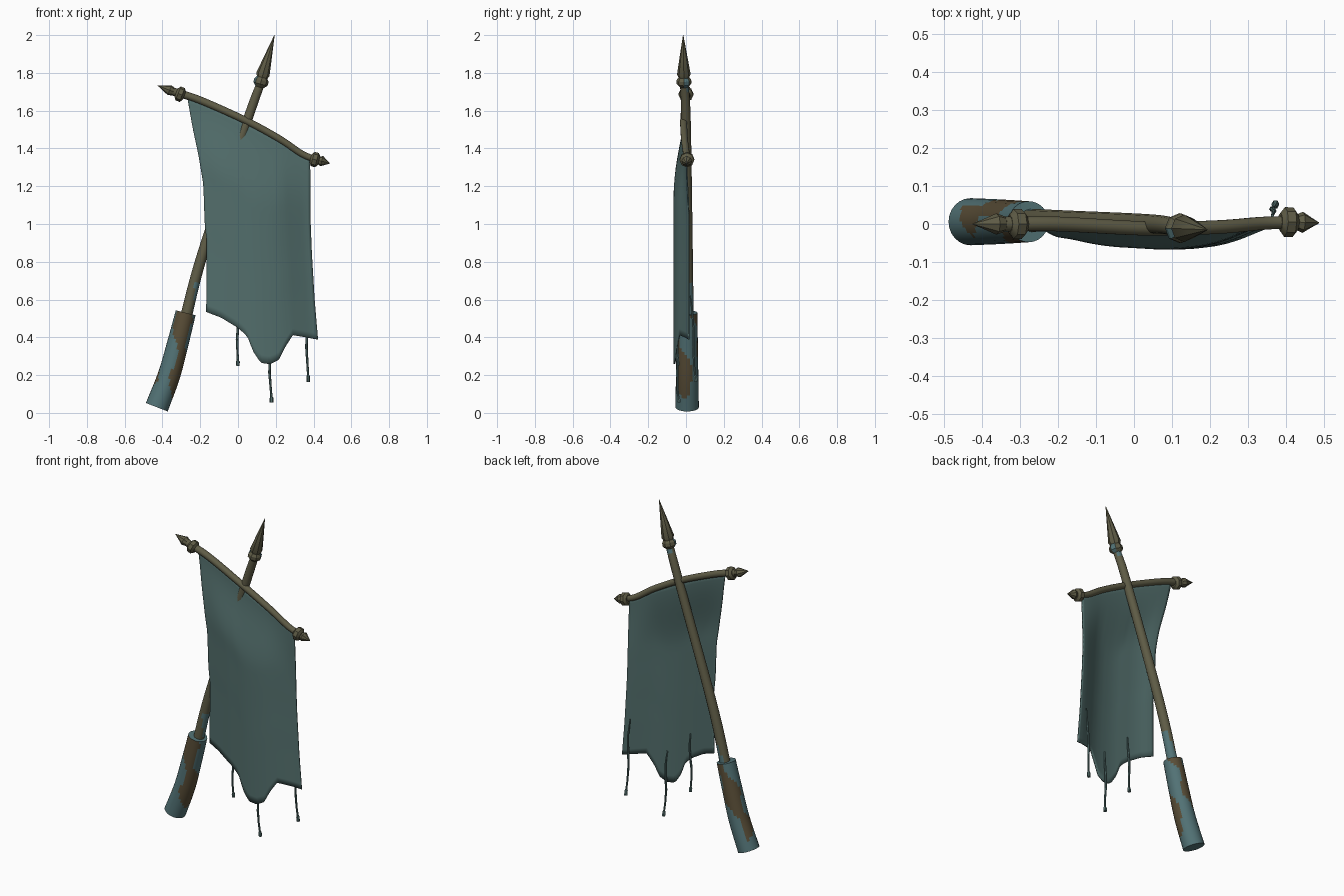
import bpy, bmesh, math
from mathutils import Vector

cube = bpy.data.objects.get("Cube")
if cube:
    bpy.data.objects.remove(cube)


def material(name, rgb):
    m = bpy.data.materials.new(name)
    m.use_nodes = True
    m.diffuse_color = (*rgb, 1)
    node = next(n for n in m.node_tree.nodes if n.type == "BSDF_PRINCIPLED")
    node.inputs["Base Color"].default_value = (*rgb, 1)
    return m


CLOTH = material("faded teal cloth", (0.085, 0.155, 0.148))
WOOD = material("olive wood", (0.115, 0.108, 0.062))
TEAL = material("teal wrap", (0.085, 0.17, 0.18))
BROWN = material("worn brown", (0.1, 0.075, 0.038))


def lerp_table(table, t):
    for (a, p), (b, q) in zip(table, table[1:]):
        if t <= b:
            return p + (q - p) * max(0, (t - a) / (b - a))
    return table[-1][1]


def finish(name, bm, mats, angle=40):
    bmesh.ops.recalc_face_normals(bm, faces=bm.faces)
    mesh = bpy.data.meshes.new(name)
    bm.to_mesh(mesh)
    bm.free()
    for m in mats:
        mesh.materials.append(m)
    ob = bpy.data.objects.new(name, mesh)
    bpy.context.collection.objects.link(ob)
    bpy.ops.object.select_all(action="DESELECT")
    ob.select_set(True)
    bpy.context.view_layer.objects.active = ob
    bpy.ops.object.shade_smooth_by_angle(angle=math.radians(angle))
    return ob


def sweep(name, path, radii, mats, sides=10, rule=None, angle=40):
    """Tube through the path with one radius per point and closed ends."""
    path = [Vector(p) for p in path]
    bm = bmesh.new()
    rings = []
    for i, (p, r) in enumerate(zip(path, radii)):
        d = (path[min(i + 1, len(path) - 1)] - path[max(i - 1, 0)]).normalized()
        side = Vector((0, 1, 0)).cross(d).normalized()
        up = d.cross(side)
        rings.append([bm.verts.new(p + r * (math.cos(a) * side + math.sin(a) * up))
                      for a in (2 * math.pi * k / sides for k in range(sides))])
    n = len(rings) - 1
    for i in range(n):
        for k in range(sides):
            j = (k + 1) % sides
            f = bm.faces.new((rings[i][k], rings[i][j], rings[i + 1][j], rings[i + 1][k]))
            if rule:
                f.material_index = rule((i + 0.5) / n, 2 * math.pi * (k + 0.5) / sides)
    bm.faces.new(rings[0])
    bm.faces.new(rings[-1])
    return finish(name, bm, mats, angle)


def spline(points, steps):
    """Smooth path through a few control points."""
    pts = [Vector(p) for p in points]
    pts = [2 * pts[0] - pts[1]] + pts + [2 * pts[-1] - pts[-2]]
    out = []
    for a, b, c, d in zip(pts, pts[1:], pts[2:], pts[3:]):
        for s in range(steps):
            t = s / steps
            out.append(0.5 * (2 * b + (c - a) * t + (2 * a - 5 * b + 4 * c - d) * t * t
                              + (3 * b - a - 3 * c + d) * t ** 3))
    return out + [pts[-2]]


def lathe(name, start, end, profile, mats, sides=8, rule=None):
    """Turned part; the profile gives (fraction along axis, radius)."""
    a, b = Vector(start), Vector(end)
    return sweep(name, [a.lerp(b, t) for t, r in profile], [r for t, r in profile],
                 mats, sides, rule, 30)


# Pole, with teal stains near both ends
pole = spline([(-0.29, 0.01, 0.45), (-0.185, 0.008, 0.85), (0.05, 0, 1.55), (0.122, -0.01, 1.75)], 12)
pole_stain = lambda t, a: int((t < 0.22 and math.sin(a + 9 * t) > 0.4)
                              or (t > 0.9 and math.sin(a) > 0.3))
sweep("pole", pole, [0.031 - 0.009 * i / (len(pole) - 1) for i in range(len(pole))],
      [WOOD, TEAL], 12, pole_stain)

# Thick grip with worn patches
grip = spline([(-0.43, 0.006, 0.03), (-0.365, 0.006, 0.2), (-0.318, 0.006, 0.37), (-0.277, 0.006, 0.53)], 10)


def grip_patch(t, a):
    wave = math.sin(a * 2 + 5 * t + 0.6) + 0.6 * math.sin(a - 11 * t) + 0.3 * math.sin(3 * a + 17 * t)
    return int(wave > 0.1 and t > 0.16 + 0.06 * math.sin(2 * a))


sweep("grip", grip, [0.062 - 0.008 * i / (len(grip) - 1) for i in range(len(grip))],
      [TEAL, BROWN], 24, grip_patch)

# Spear head with its collar
lathe("spear_collar", (0.114, -0.01, 1.725), (0.13, -0.012, 1.782),
      [(0, 0.022), (0.3, 0.039), (0.65, 0.039), (1, 0.024)], [WOOD, TEAL], 8,
      lambda t, a: int(math.sin(a * 2 + 1) > 0.3))
lathe("spear_head", (0.124, -0.011, 1.765), (0.193, -0.015, 2.0),
      [(0, 0.024), (0.12, 0.036), (0.5, 0.021), (1, 0.001)], [WOOD])

# Sagging crossbar
BAR = [(-0.34, 0, 1.7), (-0.2, 0, 1.655), (0.04, -0.012, 1.548), (0.22, -0.008, 1.45),
       (0.34, 0.002, 1.37), (0.43, 0.005, 1.335)]
bar = spline(BAR, 6)
sweep("crossbar", bar, [0.021 - 0.004 * i / (len(bar) - 1) for i in range(len(bar))], [WOOD])

# Crossbar end rings and points
for side, ring, base, tip in (("right", (-0.306, 0, 1.687), (-0.328, 0, 1.695), (-0.425, 0, 1.733)),
                              ("left", (0.407, 0.005, 1.341), (0.42, 0.005, 1.339), (0.487, 0.003, 1.321))):
    axis = (Vector(tip) - Vector(base)).normalized() * 0.023
    lathe(side + "_crossbar_ring", Vector(ring) - axis, Vector(ring) + axis,
          [(0, 0.024), (0.25, 0.039), (0.75, 0.039), (1, 0.024)], [WOOD])
    lathe(side + "_crossbar_point", base, tip,
          [(0, 0.016), (0.35, 0.028), (0.7, 0.013), (1, 0.001)], [WOOD])

# Tattered cloth hanging from the crossbar
LEFT_EDGE = [(0, -0.27), (0.15, -0.24), (0.28, -0.208), (0.41, -0.183), (0.59, -0.176),
             (0.68, -0.165), (1, -0.168)]
RIGHT_EDGE = [(0, 0.382), (0.36, 0.384), (0.52, 0.39), (0.78, 0.405), (1, 0.423)]
HEM = [(-0.17, 0.535), (-0.09, 0.505), (0, 0.45), (0.05, 0.405), (0.08, 0.325), (0.12, 0.265),
       (0.17, 0.258), (0.215, 0.28), (0.25, 0.35), (0.29, 0.412), (0.35, 0.402), (0.423, 0.388)]
FOLD = [(0, -0.03), (0.2, -0.056), (0.5, -0.066), (0.7, -0.052), (0.85, -0.015), (1, 0.02)]
bar_z = [(p.x, p.z) for p in bar]
bar_y = [(p.x, p.y) for p in bar]
COLS, ROWS = 40, 30


def cloth_point(u, v):
    x = [lerp_table(LEFT_EDGE, s) * (1 - u) + lerp_table(RIGHT_EDGE, s) * u for s in (0, v, 1)]
    top, low = lerp_table(bar_z, x[0]), lerp_table(HEM, x[2])
    drop = min(1, v / 0.35)
    drop = drop * drop * (3 - 2 * drop)
    fold = sum(lerp_table(FOLD, min(1, max(0, u + d))) for d in (-0.06, 0, 0.06)) / 3
    y = lerp_table(bar_y, x[0]) * (1 - drop) + fold * drop
    return x[1], y, top + (low - top) * v


bm = bmesh.new()
grid = [[bm.verts.new(cloth_point(c / COLS, r / ROWS)) for c in range(COLS + 1)] for r in range(ROWS + 1)]
for r in range(ROWS):
    for c in range(COLS):
        bm.faces.new((grid[r][c], grid[r + 1][c], grid[r + 1][c + 1], grid[r][c + 1]))
cloth = finish("cloth", bm, [CLOTH], 60)
solid = cloth.modifiers.new("thickness", "SOLIDIFY")
solid.thickness = 0.006
solid.offset = 0

# Loose threads with knotted ends behind the hem
for name, top, low in (("right_thread", (0.005, -0.05, 0.6), (-0.005, -0.04, 0.25)),
                       ("middle_thread", (0.166, -0.056, 0.45), (0.174, -0.035, 0.055)),
                       ("left_thread", (0.364, 0.022, 0.62), (0.368, 0.055, 0.165))):
    a, b = Vector(top), Vector(low)
    path = [a.lerp(b, t) + Vector((0.004 * math.sin(8 * t), 0.006 * math.sin(6 * t), 0))
            for t in (0, 0.2, 0.4, 0.6, 0.8, 0.92, 0.94, 1)]
    sweep(name, path, [0.004, 0.006, 0.007, 0.007, 0.006, 0.006, 0.01, 0.01], [CLOTH], 6)
